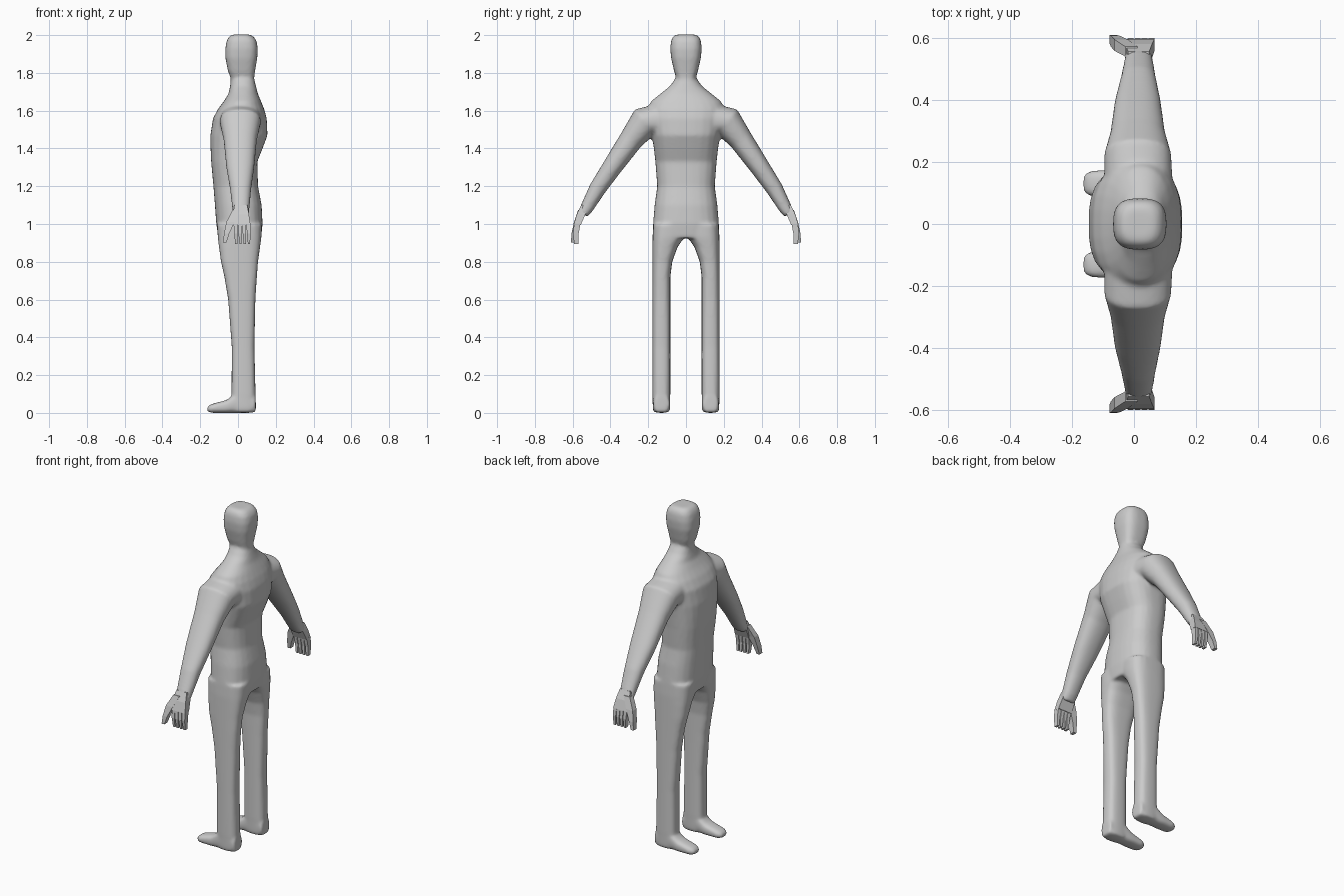
import bpy, bmesh
from math import cos, sin, tau
from mathutils import Vector


def ring(c, u, v, p=2.4, n=28):
    """Superellipse section: centre c, half-axis vectors u and v, squareness p."""
    pts = []
    for i in range(n):
        a = tau * i / n
        ca, sa = cos(a), sin(a)
        r = (abs(ca) ** p + abs(sa) ** p) ** (-1 / p)
        pts.append(Vector(c) + Vector(u) * ca * r + Vector(v) * sa * r)
    return pts


def level(z, x0, x1, y0, y1, p=2.4):
    """Horizontal section filling the given x and y range."""
    return ring(((x0 + x1) / 2, (y0 + y1) / 2, z), ((x1 - x0) / 2, 0, 0), (0, (y1 - y0) / 2, 0), p)


def loft(bm, rings, side=1):
    """Closed skin through the rings; side=-1 mirrors it in y."""
    rows = [[bm.verts.new((q.x, q.y * side, q.z)) for q in r] for r in rings]
    n = len(rows[0])
    for a, b in zip(rows, rows[1:]):
        for i in range(n):
            j = (i + 1) % n
            bm.faces.new((a[i], a[j], b[j], b[i]))
    bm.faces.new(rows[0][::-1])
    bm.faces.new(rows[-1])


def finish(bm, name):
    bmesh.ops.recalc_face_normals(bm, faces=bm.faces[:])
    me = bpy.data.meshes.new(name)
    bm.to_mesh(me)
    bm.free()
    ob = bpy.data.objects.new(name, me)
    bpy.context.collection.objects.link(ob)
    return ob


body = bmesh.new()

# Torso: z, x front, x back, half width, squareness
torso = [(0.925, -.103, .122, .172, 2.6), (1.0, -.115, .13, .174, 2.6), (1.1, -.122, .125, .166, 2.6),
         (1.2, -.13, .106, .152, 2.6), (1.33, -.142, .102, .162, 2.7), (1.4, -.145, .13, .17, 2.8),
         (1.47, -.146, .156, .18, 2.8), (1.56, -.132, .152, .2, 2.6), (1.61, -.105, .138, .205, 2.4),
         (1.65, -.075, .122, .185, 2.3), (1.69, -.05, .105, .135, 2.2), (1.73, -.042, .095, .085, 2.2),
         (1.78, -.037, .083, .05, 2.2)]
loft(body, [level(z, a, b, -w, w, p) for z, a, b, w, p in torso])

# Neck and head
head = [(1.7, -.036, .09, .06), (1.77, -.038, .085, .05), (1.81, -.053, .09, .063), (1.88, -.067, .102, .079),
        (1.93, -.067, .105, .083), (1.97, -.06, .098, .079), (1.993, -.047, .082, .068), (2.003, -.03, .062, .05)]
loft(body, [level(z, a, b, -w, w, 3) for z, a, b, w in head])

# Legs: z, x front, x back, inner y, outer y
leg = [(0.003, -.03, .091, .09, .17), (.02, -.034, .095, .084, .176), (.1, -.034, .093, .083, .177),
       (.35, -.033, .087, .083, .177), (.6, -.052, .092, .083, .177), (.72, -.072, .1, .083, .177),
       (.8, -.09, .106, .073, .177), (.88, -.101, .117, .044, .177), (.93, -.107, .124, .008, .177),
       (1.0, -.11, .126, .0, .174)]
# Feet: x, z bottom, z top, half width
foot = [(-.162, .008, .034, .028), (-.14, 0, .047, .041), (-.06, 0, .068, .045),
        (-.02, 0, .1, .045), (.06, 0, .1, .044), (.094, .004, .09, .04)]
# Arms: y, z, direction (y, z), half thickness, x centre, half depth
arm = [(.12, 1.55, 1, -.1, .09, .015, .11), (.22, 1.54, .8, -.6, .084, .012, .108),
       (.29, 1.447, .62, -.78, .064, .012, .088), (.392, 1.3, .6, -.8, .052, .012, .074),
       (.47, 1.185, .55, -.83, .045, .014, .056), (.525, 1.085, .45, -.89, .035, .015, .046),
       (.545, 1.05, .4, -.92, .027, .015, .043)]
for s in (1, -1):
    loft(body, [level(*row, 3) for row in leg], s)
    loft(body, [ring((x, .13, (a + b) / 2), (0, w, 0), (0, 0, (b - a) / 2), 3) for x, a, b, w in foot], s)
    loft(body, [ring((cx, y, z), (d, 0, 0), (0, -dz * t, dy * t), 2.3) for y, z, dy, dz, t, cx, d in arm], s)

# Fuse into one skin and soften the joins
ob = finish(body, "body")
rm = ob.modifiers.new("fuse", 'REMESH')
rm.mode = 'VOXEL'
rm.voxel_size = 0.009
rm.use_smooth_shade = True
sm = ob.modifiers.new("soften", 'SMOOTH')
sm.factor = 0.5
sm.iterations = 7


def bar(c, hx, hy):
    """Square section of a hand part."""
    return [Vector((c[0] + a * hx, c[1] + b * hy, c[2])) for a, b in ((-1, -1), (1, -1), (1, 1), (-1, 1))]


# Hands: palm, four fingers and a thumb
for s, label in ((1, "right"), (-1, "left")):
    bm = bmesh.new()
    loft(bm, [bar((.015, .533, 1.1), .034, .022), bar((.015, .556, 1.05), .043, .023),
              bar((.02, .576, .995), .046, .019)], s)
    for i in range(4):
        x = -.013 + i * .0225
        loft(bm, [bar((x, .575, 1.005), .0105, .017), bar((x + .002, .583, .95), .009, .015),
                  bar((x + .004, .58, .895), .006, .012)], s)
    loft(bm, [bar((-.008, .555, 1.075), .02, .016), bar((-.04, .575, 1.01), .022, .018),
              bar((-.06, .588, .95), .014, .018), bar((-.07, .595, .903), .009, .014)], s)
    finish(bm, label + "_hand")
